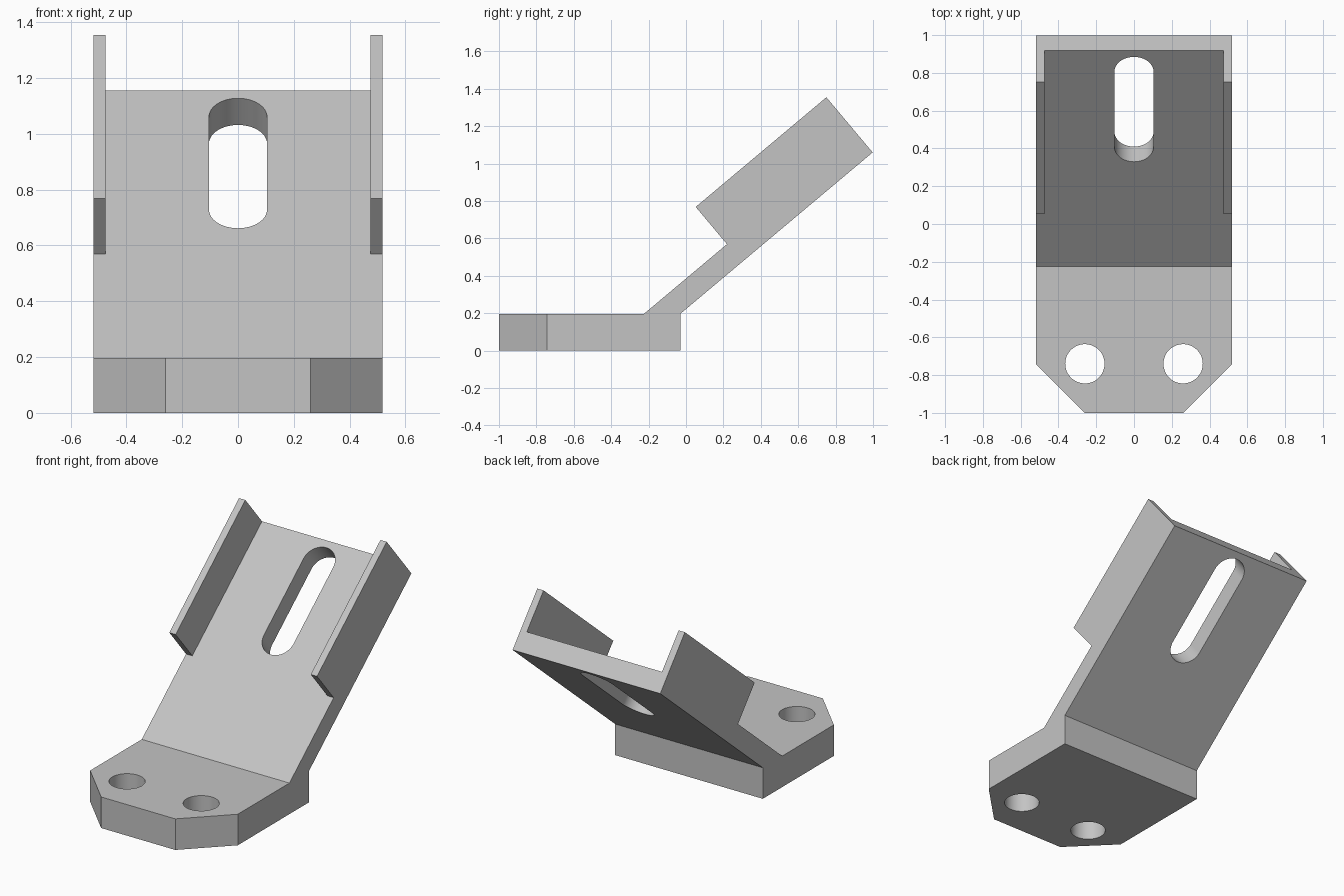
import bpy, bmesh
from math import sin, cos, pi, radians
from mathutils import Matrix, Vector

cube = bpy.data.objects.get("Cube")
if cube:
    bpy.data.objects.remove(cube)

HALF_W = 0.518      # half width of the bracket
BASE_H = 0.197      # base thickness
WALL = 0.044        # side flange thickness
HEEL = -0.03        # back edge of the base
TILT = radians(40)
PLATE_T = 0.125     # sloped plate thickness
FLANGE_H = 0.26     # flange height above the plate
ARM_LEN = 1.342     # underside length of the sloped plate
FLANGE_START = 0.41

grey = bpy.data.materials.new("metal_grey")
grey.use_nodes = True
colour = (0.55, 0.55, 0.55, 1)
grey.diffuse_color = colour
grey.node_tree.nodes["Principled BSDF"].inputs["Base Color"].default_value = colour


def prism(name, outline, depth, frame):
    """Extrude a 2D outline along local z, centred, and place it by a frame."""
    bm = bmesh.new()
    face = bm.faces.new([bm.verts.new((x, y, -depth / 2)) for x, y in outline])
    top = bmesh.ops.extrude_face_region(bm, geom=[face])["geom"]
    bmesh.ops.translate(bm, vec=(0, 0, depth),
                        verts=[v for v in top if isinstance(v, bmesh.types.BMVert)])
    bmesh.ops.transform(bm, matrix=frame, verts=bm.verts)
    bmesh.ops.recalc_face_normals(bm, faces=bm.faces)
    mesh = bpy.data.meshes.new(name)
    bm.to_mesh(mesh)
    bm.free()
    mesh.materials.append(grey)
    obj = bpy.data.objects.new(name, mesh)
    bpy.context.collection.objects.link(obj)
    return obj


def arc(cx, cy, r, start, end, steps):
    return [(cx + r * cos(start + (end - start) * i / steps),
             cy + r * sin(start + (end - start) * i / steps)) for i in range(steps + 1)]


def on_arm(along, up):
    """Side-view point given along and above the sloped underside."""
    return (HEEL + along * cos(TILT) - up * sin(TILT),
            BASE_H + along * sin(TILT) + up * cos(TILT))


# Frames: side profile (y, z across x) and sloped plate (x, along, up)
side = Matrix(((0, 0, 1, 0), (1, 0, 0, 0), (0, 1, 0, 0), (0, 0, 0, 1)))
slope = Matrix.Translation((0, HEEL, BASE_H)) @ Matrix.Rotation(TILT, 4, "X")

# Base, sloped plate and flanges share one side profile
flange_top = PLATE_T + FLANGE_H
profile = [(-1, 0), (HEEL, 0), (HEEL, BASE_H),
           on_arm(ARM_LEN, 0), on_arm(ARM_LEN, flange_top),
           on_arm(FLANGE_START + 0.02, flange_top), on_arm(FLANGE_START + 0.02, PLATE_T),
           (HEEL - PLATE_T / sin(TILT), BASE_H), (-1, BASE_H)]
bracket = prism("angled_bracket", profile, 2 * HALF_W, side)

cutters = []

# Channel between the side flanges
inner = HALF_W - WALL
channel = [(-inner, 0.2), (inner, 0.2), (inner, 2), (-inner, 2)]
cutters.append(prism("channel_cutter", channel, 1,
                     slope @ Matrix.Translation((0, 0, PLATE_T + 0.5))))

# Long slot through the sloped plate
r, low, high = 0.104, 0.678, 1.195
slot = arc(0, high, r, 0, pi, 24) + arc(0, low, r, pi, 2 * pi, 24)
cutters.append(prism("slot_cutter", slot, 0.6, slope))

# Bolt holes and bevelled front corners
for s in (-1, 1):
    hole = arc(s * 0.26, -0.74, r, 0, 2 * pi, 48)[:-1]
    corner = [(s * 0.16, -1.1), (s * 0.66, -1.1), (s * 0.66, -0.6)]
    cutters.append(prism("hole_cutter", hole, 1, Matrix()))
    cutters.append(prism("corner_cutter", corner, 1, Matrix()))

bpy.ops.object.select_all(action="DESELECT")
bpy.context.view_layer.objects.active = bracket
bracket.select_set(True)
for cutter in cutters:
    cutter.hide_render = True
    mod = bracket.modifiers.new(cutter.name, "BOOLEAN")
    mod.operation = "DIFFERENCE"
    mod.solver = "EXACT"
    mod.object = cutter
    bpy.ops.object.modifier_apply(modifier=mod.name)
    bpy.data.objects.remove(cutter)

bpy.ops.object.shade_smooth_by_angle(angle=radians(30))
